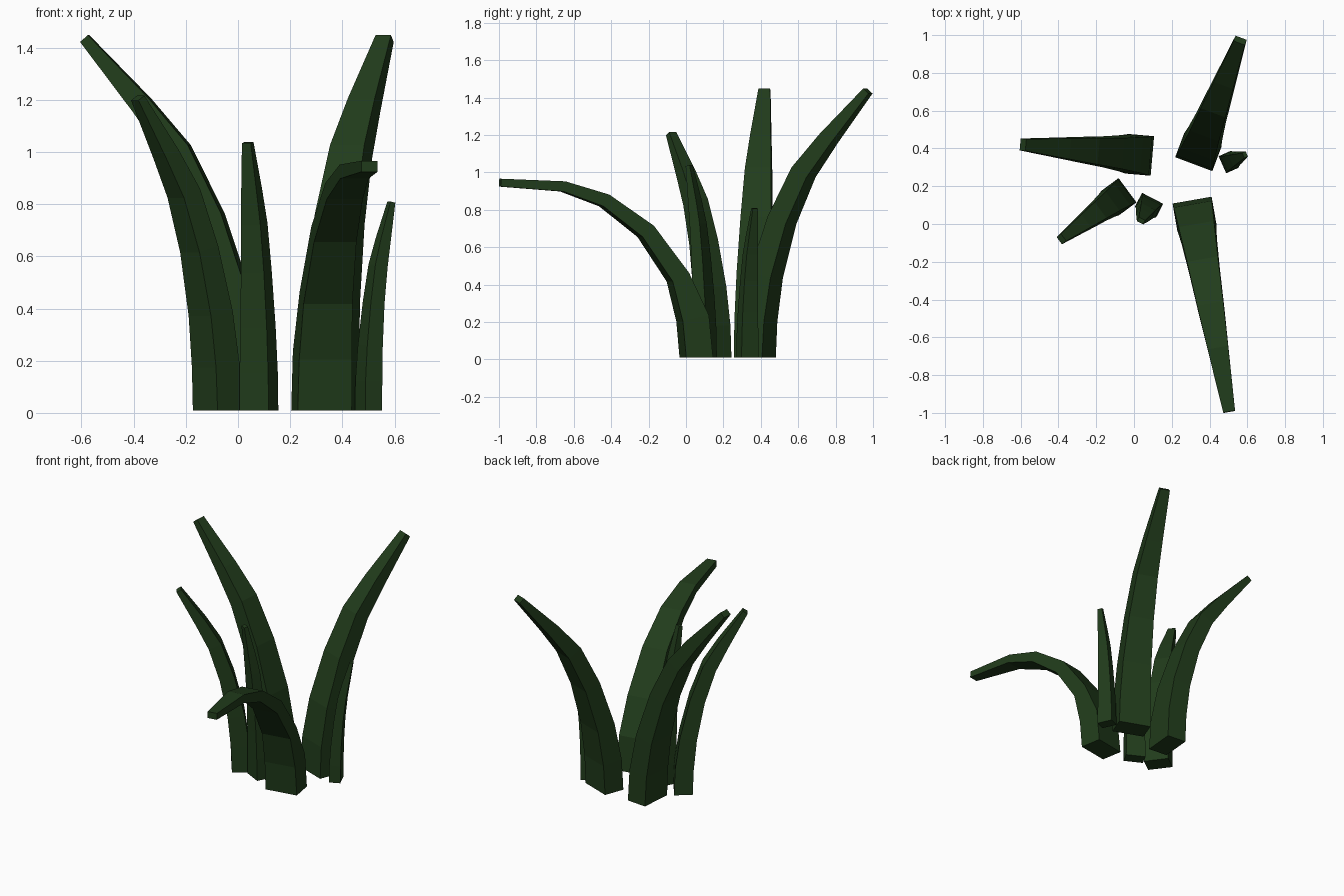
import bpy
from mathutils import Vector

if "Cube" in bpy.data.objects:
    bpy.data.objects.remove(bpy.data.objects["Cube"])

# Shared blade green
green = bpy.data.materials.new("leaf_green")
green.diffuse_color = (0.015, 0.045, 0.011, 1)
green.use_nodes = True
green.node_tree.nodes["Principled BSDF"].inputs["Base Color"].default_value = green.diffuse_color

# Side profiles: (distance outward, height) of each ring centre
UPRIGHT = [(0, .01), (.01, .21), (.05, .45), (.14, .745), (.26, 1.0), (.40, 1.18), (.62, 1.435)]
DROOPING = [(0, .01), (.02, .22), (.10, .44), (.275, .685), (.50, .85), (.725, .925), (1.065, .945)]
WIDTHS = [.21, .205, .19, .165, .14, .11, .063]
DEPTHS = [.135, .135, .125, .11, .10, .08, .04]
THIN = [.145, .145, .10, .085, .07, .055, .042]


def blade(name, base, heading, profile, reach=1, height=1, width=1, depth=1, depths=DEPTHS):
    """Sweep a tapering four-sided section along a bent profile."""
    out = Vector((*heading, 0)).normalized()
    side = Vector((-out.y, out.x, 0))
    origin = Vector((*base, 0))
    up = Vector((0, 0, 1))
    path = [origin + out * d * reach + up * (.01 + (z - .01) * height) for d, z in profile]
    n = len(path)
    verts, faces = [], []
    for i, p in enumerate(path):
        if i == 0:
            tangent = up
        else:
            a = (p - path[i - 1]).normalized()
            b = (path[min(i + 1, n - 1)] - p).normalized()
            tangent = (a + b).normalized()
        normal = side.cross(tangent).normalized()
        w = side * WIDTHS[i] * width / 2
        t = normal * depths[i] * depth / 2
        verts += [p - w - t, p + w - t, p + w + t, p - w + t]
        if i:
            k = 4 * (i - 1)
            for j in range(4):
                m = (j + 1) % 4
                faces.append((k + j, k + m, k + m + 4, k + j + 4))
    faces += [(3, 2, 1, 0), tuple(range(4 * n - 4, 4 * n))]
    mesh = bpy.data.meshes.new(name)
    mesh.from_pydata(verts, [], faces)
    mesh.materials.append(green)
    obj = bpy.data.objects.new(name, mesh)
    bpy.context.collection.objects.link(obj)
    # Make normals face outward
    bpy.context.view_layer.objects.active = obj
    obj.select_set(True)
    bpy.ops.object.mode_set(mode='EDIT')
    bpy.ops.mesh.select_all(action='SELECT')
    bpy.ops.mesh.normals_make_consistent(inside=False)
    bpy.ops.object.mode_set(mode='OBJECT')
    obj.select_set(False)


# Large blades
blade("front_drooping_blade", (.32, .055), (.185, -1.055), DROOPING, depths=THIN)
blade("back_tall_blade", (.34, .38), (.225, .60), UPRIGHT, reach=1.02)
blade("left_tall_blade", (.03, .366), (-.62, .054), UPRIGHT)

# Small blades
blade("left_medium_blade", (-.08, .145), (-.305, -.225), UPRIGHT, .61, .84, .76, .84)
blade("middle_small_blade", (.08, .10), (-.45, -.87), UPRIGHT, .15, .72, .60, .60)
blade("right_small_blade", (.50, .328), (.9, .4), UPRIGHT, .155, .56, .47, .52)
